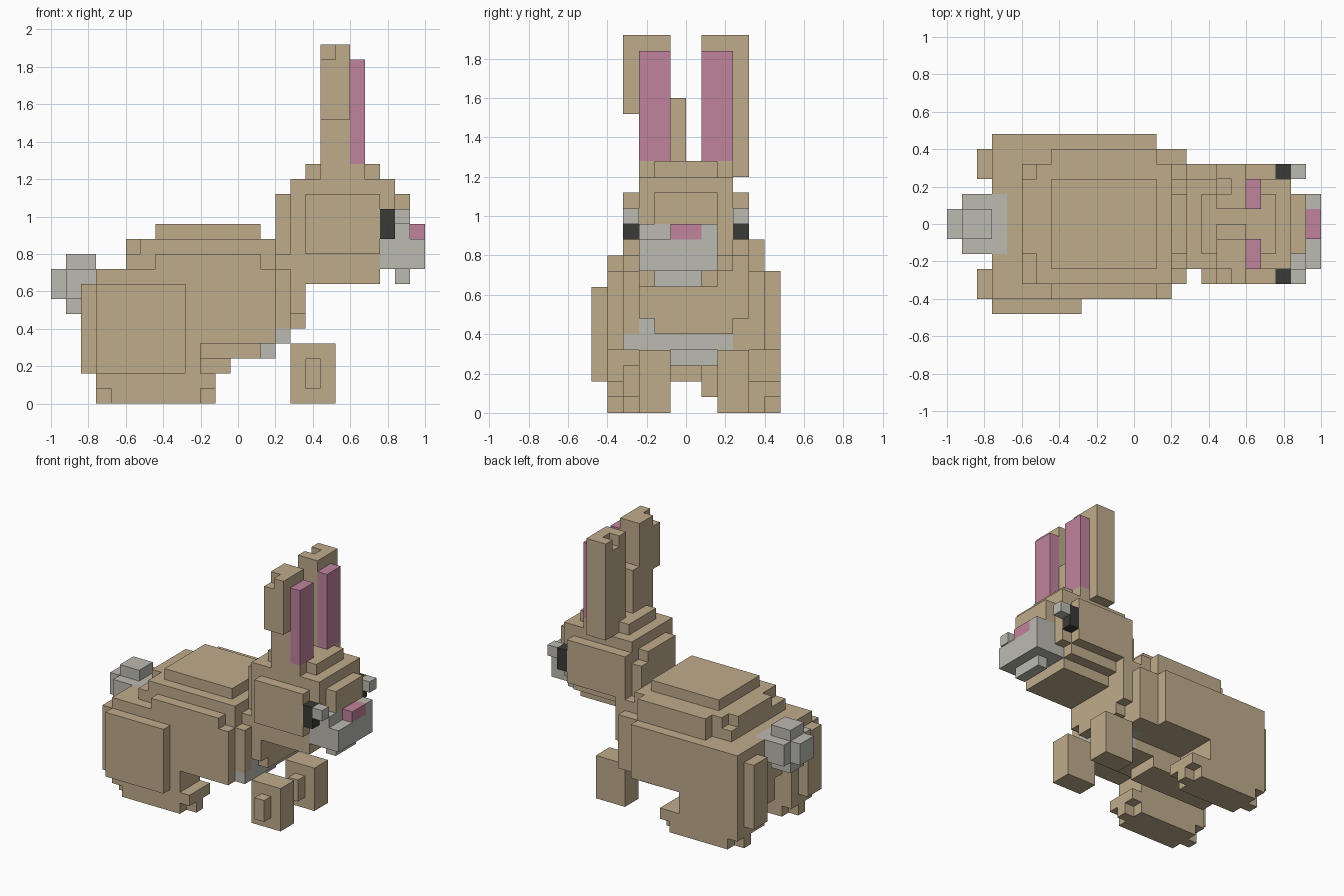
import bpy
import bmesh
from mathutils import Vector

if "Cube" in bpy.data.objects:
    bpy.data.objects.remove(bpy.data.objects["Cube"], do_unlink=True)

UNIT = 0.08
CENTRE_X = 12.5
cells = {}      # occupied block -> part name
part_mats = {}  # part name -> material


def material(name, *rgb):
    mat = bpy.data.materials.new(name)
    mat.use_nodes = True
    colour = (*rgb, 1)
    mat.diffuse_color = colour
    mat.node_tree.nodes["Principled BSDF"].inputs["Base Color"].default_value = colour
    return mat


def part(name, mat):
    """Return a function that fills block ranges belonging to this part."""
    part_mats[name] = mat

    def box(x, y, z, empty=False):
        for i in range(*x):
            for j in range(*y):
                for k in range(*z):
                    if empty:
                        cells.pop((i, j, k), None)
                    else:
                        cells[i, j, k] = name
    return box


fur = material("tan fur", 0.52, 0.41, 0.26)
pale = material("pale grey fur", 0.50, 0.49, 0.44)
pink = material("pink skin", 0.53, 0.23, 0.34)
dark = material("dark eye", 0.042, 0.044, 0.037)

# Torso: stepped layers, rounded at the top and under the belly
torso = part("torso", fur)
torso(x=(4, 16), y=(-4, 4), z=(4, 9))
torso(x=(3, 15), y=(-5, -3), z=(4, 8))
torso(x=(3, 16), y=(3, 5), z=(4, 9))
torso(x=(5, 15), y=(-5, 5), z=(4, 9))
torso(x=(5, 15), y=(-4, 4), z=(9, 10))
torso(x=(7, 14), y=(-5, 5), z=(9, 10))
torso(x=(6, 15), y=(-4, 4), z=(10, 11))
torso(x=(5, 6), y=(-2, 3), z=(10, 11))
torso(x=(7, 14), y=(4, 5), z=(10, 11))
torso(x=(7, 14), y=(-3, 3), z=(11, 12))
torso(x=(7, 14), y=(-2, 2), z=(3, 4))
torso(x=(4, 12), y=(-1, 2), z=(2, 4))

# Neck and chest
neck = part("neck", fur)
neck(x=(15, 17), y=(-2, 3), z=(5, 13))
neck(x=(15, 17), y=(-3, 4), z=(6, 10))
bib = part("chest_patch", pale)
bib(x=(14, 16), y=(-4, 3), z=(4, 5))
bib(x=(14, 15), y=(-1, 2), z=(3, 4))
bib(x=(15, 16), y=(-3, -2), z=(5, 6))

# Haunches and hind feet
right_haunch = part("right_haunch", fur)
right_haunch(x=(3, 10), y=(-5, -2), z=(1, 9))
right_haunch(x=(3, 9), y=(-6, -5), z=(2, 8))
right_haunch(x=(2, 3), y=(-5, -3), z=(2, 8))
left_haunch = part("left_haunch", fur)
left_haunch(x=(3, 9), y=(2, 6), z=(1, 9))
left_haunch(x=(9, 14), y=(5, 6), z=(4, 9))
left_haunch(x=(2, 3), y=(3, 5), z=(2, 8))
for side, outer, inner in (("right", -5, -2), ("left", 3, 6)):
    foot = part(side + "_hind_foot", fur)
    foot(x=(3, 11), y=(outer, inner), z=(1, 2))
    foot(x=(4, 10), y=(outer, inner), z=(0, 1))
    foot(x=(3, 11), y=(outer + 1, inner - 1), z=(0, 1))

# Front legs, each with a block on its right face
for side, edge in (("right", -3), ("left", 2)):
    leg = part(side + "_front_leg", fur)
    leg(x=(16, 19), y=(edge, edge + 2), z=(0, 4))
    leg(x=(17, 18), y=(edge - 1, edge), z=(1, 3))

# Tail puff
tail = part("tail", pale)
tail(x=(0, 4), y=(-1, 1), z=(7, 9))
tail(x=(1, 4), y=(-2, 2), z=(7, 9))
tail(x=(1, 3), y=(-1, 1), z=(6, 10))

# Head
head = part("head", fur)
head(x=(15, 24), y=(-2, 2), z=(10, 14))
head(x=(16, 23), y=(-3, 3), z=(10, 15))
head(x=(17, 22), y=(-4, 4), z=(10, 14))
head(x=(16, 17), y=(3, 4), z=(10, 14))
head(x=(17, 22), y=(-3, 3), z=(9, 10))
head(x=(17, 22), y=(-3, 2), z=(8, 9))
head(x=(17, 22), y=(-2, 2), z=(15, 16))
head(x=(18, 21), y=(-3, 3), z=(15, 16))

# Muzzle, lip and nose
muzzle = part("muzzle", pale)
muzzle(x=(22, 25), y=(-3, 2), z=(9, 11))
muzzle(x=(22, 24), y=(-3, 2), z=(11, 12))
muzzle(x=(24, 25), y=(1, 2), z=(11, 12))
muzzle(x=(23, 24), y=(-2, 1), z=(8, 9))
part("nose", pink)(x=(24, 25), y=(-1, 1), z=(11, 12))

# Eyes with a pale block in front
for side, edge in (("right", -4), ("left", 3)):
    span = (edge, edge + 1)
    part(side + "_eye", dark)(x=(22, 23), y=span, z=(11, 13))
    part(side + "_eye_glint", pale)(x=(23, 24), y=span, z=(12, 13))

# Ears with pink linings
right_ear = part("right_ear", fur)
right_ear(x=(18, 20), y=(-3, -1), z=(16, 24))
right_ear(x=(18, 20), y=(-4, -3), z=(19, 24))
right_ear(x=(18, 20), y=(-1, 0), z=(16, 20))
right_ear(x=(18, 19), y=(-4, -3), z=(23, 24), empty=True)
left_ear = part("left_ear", fur)
left_ear(x=(18, 20), y=(1, 4), z=(15, 24))
left_ear(x=(18, 19), y=(2, 3), z=(23, 24), empty=True)
for side, edge in (("right", -3), ("left", 1)):
    part(side + "_ear_lining", pink)(x=(20, 21), y=(edge, edge + 2), z=(16, 23))


def build(name, mat):
    """Skin the exposed block sides of one part and merge flat areas."""
    bm = bmesh.new()
    for cell in [c for c, owner in cells.items() if owner == name]:
        middle = Vector(cell) + Vector((0.5 - CENTRE_X, 0.5, 0.5))
        for axis in range(3):
            for sign in (-1, 1):
                step = Vector((0, 0, 0))
                step[axis] = sign
                if tuple(int(v) for v in Vector(cell) + step) in cells:
                    continue
                u = Vector((0, 0, 0))
                u[(axis + 1) % 3] = 0.5
                v = step.cross(u)
                face = middle + step * 0.5
                corners = (face - u - v, face + u - v, face + u + v, face - u + v)
                bm.faces.new([bm.verts.new(c * UNIT) for c in corners])
    bmesh.ops.remove_doubles(bm, verts=bm.verts, dist=UNIT / 100)
    bmesh.ops.dissolve_limit(bm, angle_limit=0.01, verts=bm.verts, edges=bm.edges)
    mesh = bpy.data.meshes.new(name)
    bm.to_mesh(mesh)
    bm.free()
    mesh.materials.append(mat)
    bpy.context.collection.objects.link(bpy.data.objects.new(name, mesh))


for part_name, part_mat in part_mats.items():
    build(part_name, part_mat)
